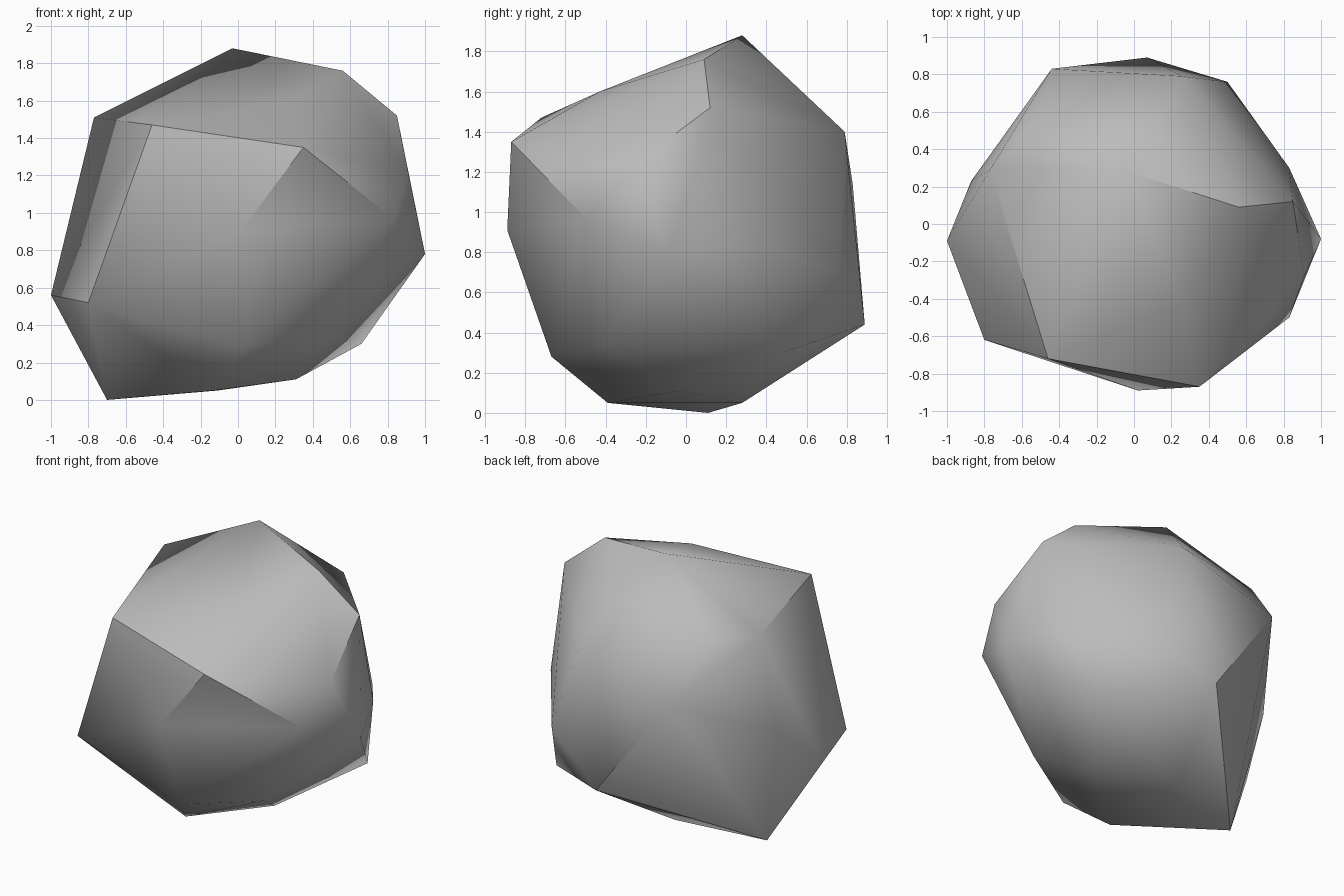
import bpy
import bmesh
import math

# Remove the default cube only
default_cube = bpy.data.objects.get("Cube")
if default_cube is not None:
    bpy.data.objects.remove(default_cube, do_unlink=True)


def make_material(name, colour):
    """One flat, matte material."""
    material = bpy.data.materials.new(name)
    material.use_nodes = True
    material.diffuse_color = colour
    shader = material.node_tree.nodes["Principled BSDF"]
    shader.inputs["Base Color"].default_value = colour
    shader.inputs["Roughness"].default_value = 0.9
    return material


def make_boulder(name, corner_rings, material, sharp_angle):
    """Wrap a faceted shell around the corners of a stone."""
    mesh = bpy.data.meshes.new(name)
    shell = bmesh.new()
    for ring in corner_rings:
        for corner in ring:
            shell.verts.new(corner)

    # Stretch the facets and drop anything left inside the shell
    result = bmesh.ops.convex_hull(shell, input=list(shell.verts))
    leftovers = set(result["geom_interior"]) | set(result["geom_unused"])
    loose = [part for part in leftovers
             if isinstance(part, bmesh.types.BMVert) and part.is_valid]
    bmesh.ops.delete(shell, geom=loose, context="VERTS")
    bmesh.ops.recalc_face_normals(shell, faces=list(shell.faces))
    shell.to_mesh(mesh)
    shell.free()

    mesh.materials.append(material)
    boulder = bpy.data.objects.new(name, mesh)
    bpy.context.collection.objects.link(boulder)

    # Soft shading over shallow facets, crisp ridges elsewhere
    bpy.ops.object.select_all(action="DESELECT")
    boulder.select_set(True)
    bpy.context.view_layer.objects.active = boulder
    bpy.ops.object.shade_smooth_by_angle(angle=math.radians(sharp_angle))
    return boulder


# Corners of the stone, grouped from the crown down to the foot
crown = [(-.03, .28, 1.88), (.56, .09, 1.76), (.26, -.43, 1.6),
         (.85, .12, 1.52), (-.53, .52, 1.51), (-.77, .29, 1.51)]
shoulder = [(-.46, -.72, 1.47), (.26, .79, 1.4), (.35, -.87, 1.35),
            (.91, -.28, 1.22), (-.44, .83, 1.14)]
waist = [(.83, -.5, .97), (.02, -.89, .91), (-.87, .23, .85),
         (.83, .3, .85), (1, -.08, .78), (.5, .76, .71)]
base = [(-1, -.09, .56), (-.8, -.62, .52), (.07, .89, .44),
        (.48, -.41, .33), (.66, .48, .3), (.02, -.67, .28)]
foot = [(.31, -.04, .11), (-.13, -.39, .05), (-.11, .28, .05),
        (-.7, .11, 0)]

stone_grey = make_material("stone grey", (.5, .5, .5, 1))
make_boulder("boulder", [crown, shoulder, waist, base, foot],
             stone_grey, sharp_angle=40)
